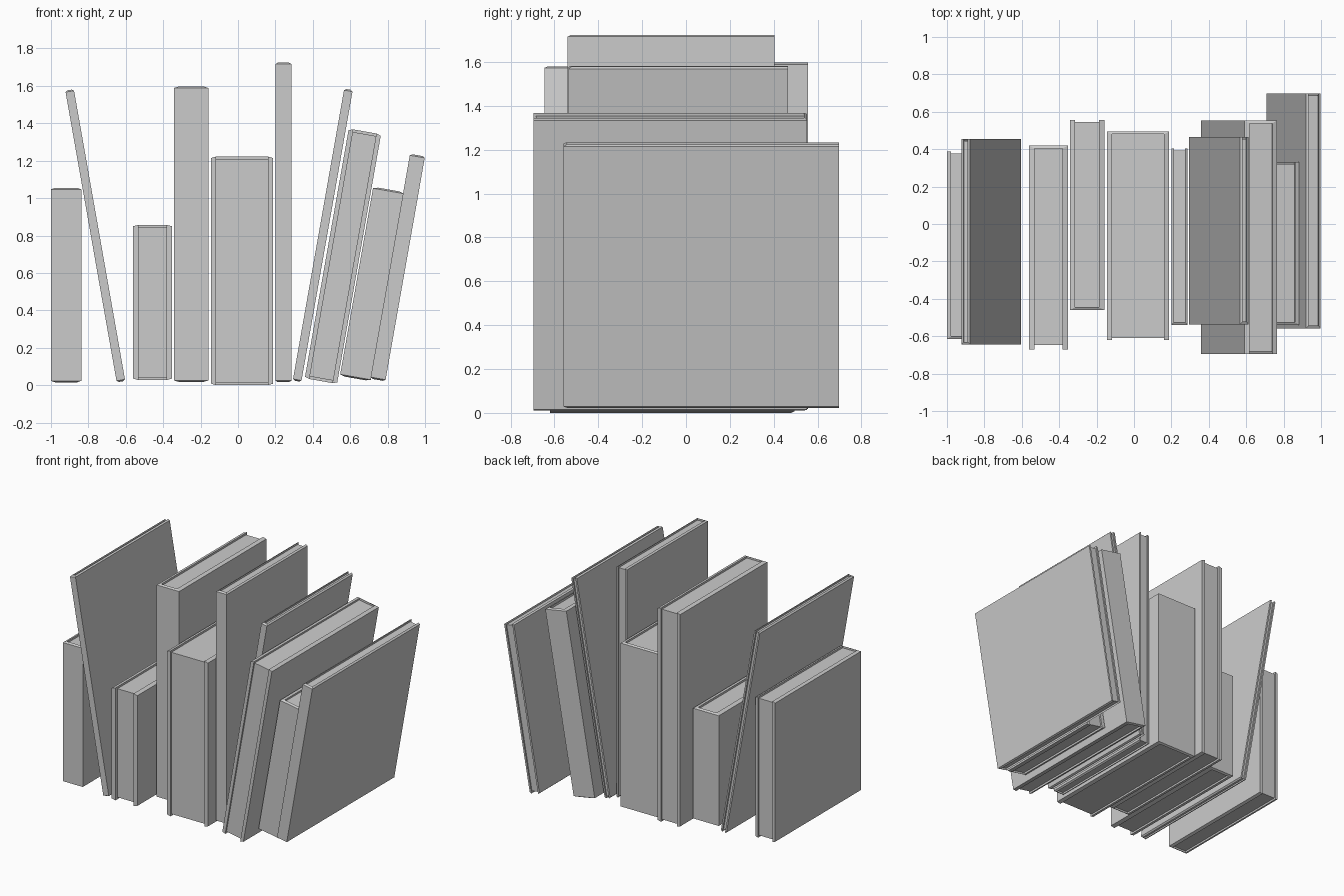
import bpy, bmesh
from math import radians
from mathutils import Matrix

if "Cube" in bpy.data.objects:
    bpy.data.objects.remove(bpy.data.objects["Cube"])

BEVEL = 0.008      # outer rim of each cover sits slightly lower than its inner rim
PAGE_DROP = 0.014  # pages sit below the cover rim


def make_object(name, verts, faces, matrix):
    bm = bmesh.new()
    vs = [bm.verts.new(v) for v in verts]
    for f in faces:
        bm.faces.new([vs[i] for i in f])
    bmesh.ops.recalc_face_normals(bm, faces=bm.faces)
    mesh = bpy.data.meshes.new(name)
    bm.to_mesh(mesh)
    bm.free()
    ob = bpy.data.objects.new(name, mesh)
    ob.matrix_world = matrix
    bpy.context.collection.objects.link(ob)


def book(n, x, z, thick, height, y_front, y_back, spine_front, board, recess, lean=0):
    """Book whose pivot (x, z) is the bottom corner; positive lean tips to +x."""
    fore, spine, d = (y_back, y_front, 1) if spine_front else (y_front, y_back, -1)
    # a left-leaning book pivots on its bottom right corner
    x0 = -thick if lean < 0 else 0
    x1 = x0 + thick
    s_in = spine + d * max(0.015, board * 0.55)
    matrix = Matrix.Translation((x, 0, z)) @ Matrix.Rotation(radians(lean), 4, 'Y')

    # U-shaped cover: two boards joined by the spine
    outer = [(x0, fore), (x0, spine), (x1, spine), (x1, fore)]
    inner = [(x0 + board, fore), (x0 + board, s_in), (x1 - board, s_in), (x1 - board, fore)]
    verts = []
    for zo, zi in ((BEVEL, 0), (height - BEVEL, height)):
        verts += [(px, py, zo) for px, py in outer] + [(px, py, zi) for px, py in inner]
    faces = []
    for i in range(3):
        faces += [(i, i + 1, i + 9, i + 8), (i + 4, i + 5, i + 13, i + 12),
                  (i, i + 1, i + 5, i + 4), (i + 8, i + 9, i + 13, i + 12)]
    faces += [(0, 4, 12, 8), (3, 7, 15, 11)]
    make_object(f"book_cover_{n}", verts, faces, matrix)

    # page block
    pv = [(px, py, pz) for pz in (PAGE_DROP, height - PAGE_DROP)
          for px, py in ((x0 + board, s_in), (x1 - board, s_in),
                         (x1 - board, fore - d * recess), (x0 + board, fore - d * recess))]
    pf = [(0, 1, 2, 3), (4, 5, 6, 7)] + [(i, (i + 1) % 4, (i + 1) % 4 + 4, i + 4) for i in range(4)]
    make_object(f"book_pages_{n}", pv, pf, matrix)


# x, z, thickness, height, front y, back y, spine at front, board, page recess, lean
books = [
    (-1.0, 0.015, 0.162, 1.04, -0.615, 0.387, True, 0.022, 0.011, 0),
    (-0.603, 0.023, 0.046, 1.583, -0.645, 0.455, True, 0.012, 0.012, -10),
    (-0.562, 0.027, 0.21, 0.83, -0.672, 0.42, False, 0.030, 0.025, 0),
    (-0.342, 0.017, 0.183, 1.58, -0.46, 0.557, True, 0.027, 0.012, 0),
    (-0.145, 0.0, 0.333, 1.222, -0.62, 0.495, False, 0.027, 0.011, 0),
    (0.2, 0.016, 0.086, 1.708, -0.54, 0.404, True, 0.013, 0.010, 0),
    (0.293, 0.025, 0.046, 1.584, -0.537, 0.465, True, 0.012, 0.010, 10),
    (0.357, 0.037, 0.175, 1.355, -0.695, 0.553, False, 0.025, 0.012, 10),
    (0.545, 0.05, 0.167, 1.026, -0.54, 0.332, True, 0.027, 0.012, 10),
    (0.708, 0.035, 0.081, 1.22, -0.558, 0.697, True, 0.013, 0.010, 10),
]
for n, spec in enumerate(books, 1):
    book(n, *spec)
